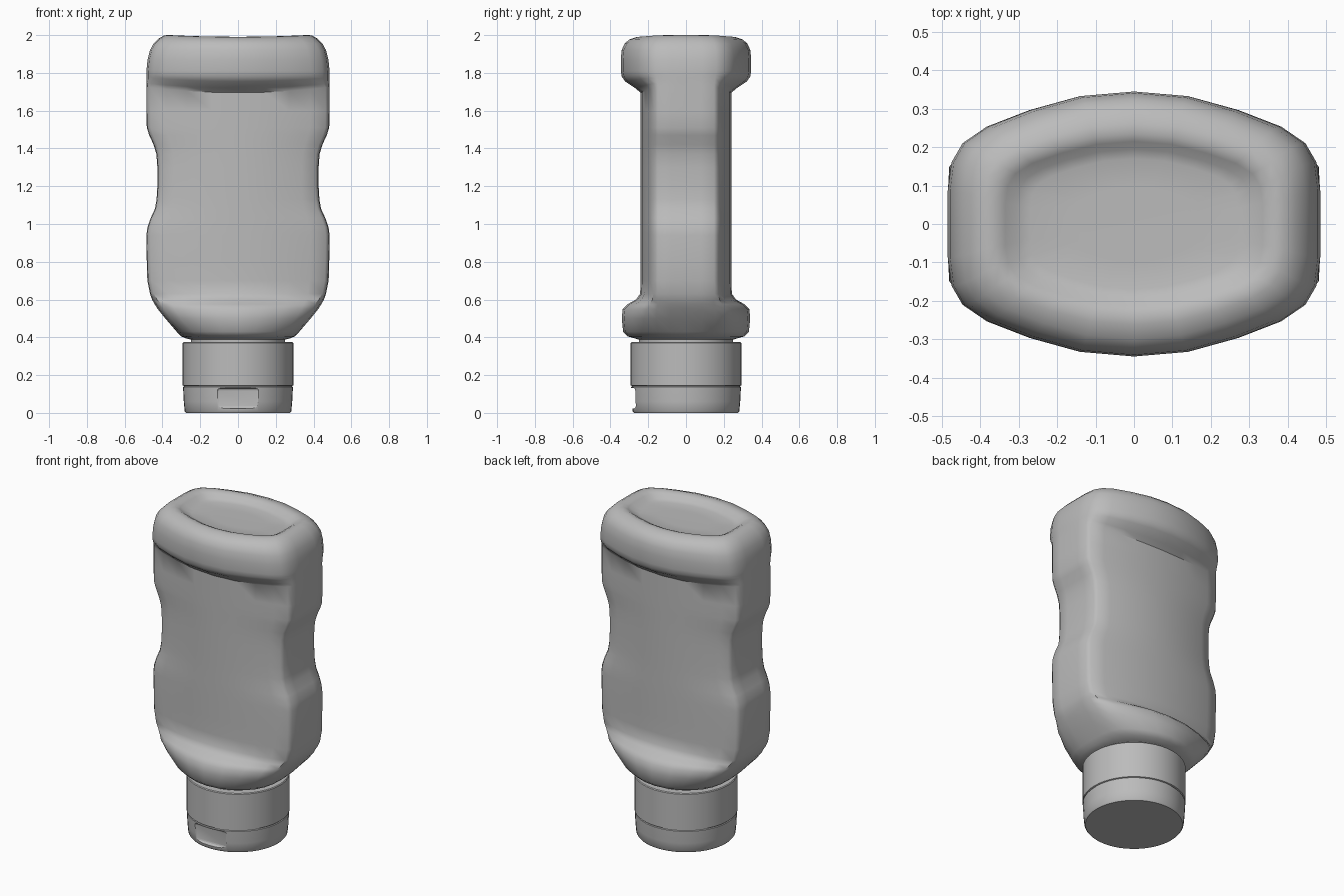
import bpy, bmesh, math

old = bpy.data.objects.get("Cube")
if old:
    bpy.data.objects.remove(old, do_unlink=True)

grey = bpy.data.materials.new("plain_grey")
grey.use_nodes = True
grey.diffuse_color = (0.5, 0.5, 0.5, 1)
grey.node_tree.nodes["Principled BSDF"].inputs["Base Color"].default_value = (0.5, 0.5, 0.5, 1)


def loft(name, rings, angle):
    """Skin a stack of equal-length point rings and close both ends."""
    bm = bmesh.new()
    rows = [[bm.verts.new(p) for p in ring] for ring in rings]
    n = len(rows[0])
    for a, b in zip(rows, rows[1:]):
        for i in range(n):
            j = (i + 1) % n
            bm.faces.new((a[i], a[j], b[j], b[i]))
    for row in (rows[0], rows[-1]):
        bm.faces.new(row)
    bmesh.ops.recalc_face_normals(bm, faces=bm.faces)
    mesh = bpy.data.meshes.new(name)
    bm.to_mesh(mesh)
    bm.free()
    obj = bpy.data.objects.new(name, mesh)
    bpy.context.collection.objects.link(obj)
    mesh.materials.append(grey)
    select(obj)
    bpy.ops.object.shade_smooth_by_angle(angle=math.radians(angle))
    return obj


def select(obj):
    bpy.ops.object.select_all(action='DESELECT')
    obj.select_set(True)
    bpy.context.view_layer.objects.active = obj


# Quarter cross-sections of unit size: flat label panel, full bulge, circle
PANEL = [(0, 1), (.29, .97), (.56, .9), (.79, .8), (.957, .71), (.992, .62), (1, .33), (1, 0)]
BULGE = [(0, 1), (.29, .965), (.56, .86), (.79, .735), (.92, .61), (.98, .465), (1, .25), (1, 0)]
ROUND = [(math.sin(i * math.pi / 14), math.cos(i * math.pi / 14)) for i in range(8)]
SHAPES = [PANEL, BULGE, ROUND]


def section(z, w, d, kind, lift=0):
    """Mirrored ring; kind blends panel (0), bulge (1), circle (2)."""
    k = min(int(kind), 1)
    t = kind - k
    q = []
    for (ax, ay), (bx, by) in zip(SHAPES[k], SHAPES[k + 1]):
        x, y = ax + (bx - ax) * t, ay + (by - ay) * t
        q.append((x * w, y * d, z + lift * x * x))
    right = q + [(x, -y, h) for x, y, h in reversed(q[:-1])]
    return right + [(-x, y, h) for x, y, h in reversed(right[1:-1])]


# Bottle body: neck, lower bulge, label panel with waist, upper bulge, dished end
lower = [(.36, .25, .25, 2), (.388, .25, .25, 2), (.395, .277, .272, 2),
         (.405, .3, .308, 1.6), (.43, .325, .333, 1.3), (.5, .385, .34, 1),
         (.55, .425, .335, 1), (.575, .441, .31, .9), (.6, .455, .265, .4),
         (.63, .466, .243, 0)]
waist = [(.7, .48), (.8, .483), (.94, .485), (.98, .48), (1.03, .463), (1.08, .44),
         (1.13, .431), (1.2, .427), (1.3, .427), (1.37, .432), (1.42, .447),
         (1.47, .47), (1.51, .483), (1.6, .484)]
upper = [(1.695, .484, .24, 0, .03), (1.72, .484, .27, .4, .025), (1.755, .485, .322, .9, .02),
         (1.78, .485, .34, 1, .01), (1.81, .485, .345, 1), (1.87, .479, .345, 1),
         (1.92, .466, .341, 1), (1.955, .447, .325, 1), (1.977, .42, .3, 1, .005),
         (1.99, .39, .262, 1, .009), (1.991, .36, .235, 1, .009), (1.982, .335, .215, 1, .005),
         (1.965, .305, .195, 1), (1.957, .27, .17, 1), (1.955, .15, .1, 1)]
panel = [(z, w, .24, 0) for z, w in waist]
loft("bottle_body", [section(*r) for r in lower + panel + upper], 42)

# Cap: lid, groove and collar turned from one profile
profile = [(0, .276), (.008, .282), (.06, .287), (.137, .291), (.14, .286), (.143, .286),
           (.146, .293), (.37, .293), (.375, .289)]
SIDES = 48
turn = [2 * math.pi * i / SIDES for i in range(SIDES)]
cap = loft("flip_cap", [[(r * math.cos(a), r * math.sin(a), z) for a in turn]
                        for z, r in profile], 35)

# Thumb notch cut into the front of the lid
bpy.ops.mesh.primitive_cube_add(size=1, location=(0, -.325, .077))
cutter = bpy.context.object
cutter.name = "notch_cutter"
cutter.hide_render = True
cutter.scale = (.23, .12, .11)
bpy.ops.object.transform_apply(location=False, rotation=False, scale=True)
cutter.data.materials.append(grey)
bev = cutter.modifiers.new("round_corners", 'BEVEL')
bev.width = .015
bev.segments = 3
cut = cap.modifiers.new("thumb_notch", 'BOOLEAN')
cut.operation = 'DIFFERENCE'
cut.solver = 'EXACT'
cut.object = cutter
select(cap)
bpy.ops.object.modifier_apply(modifier=cut.name)
bpy.data.objects.remove(cutter, do_unlink=True)
bpy.ops.object.shade_smooth_by_angle(angle=math.radians(35))
